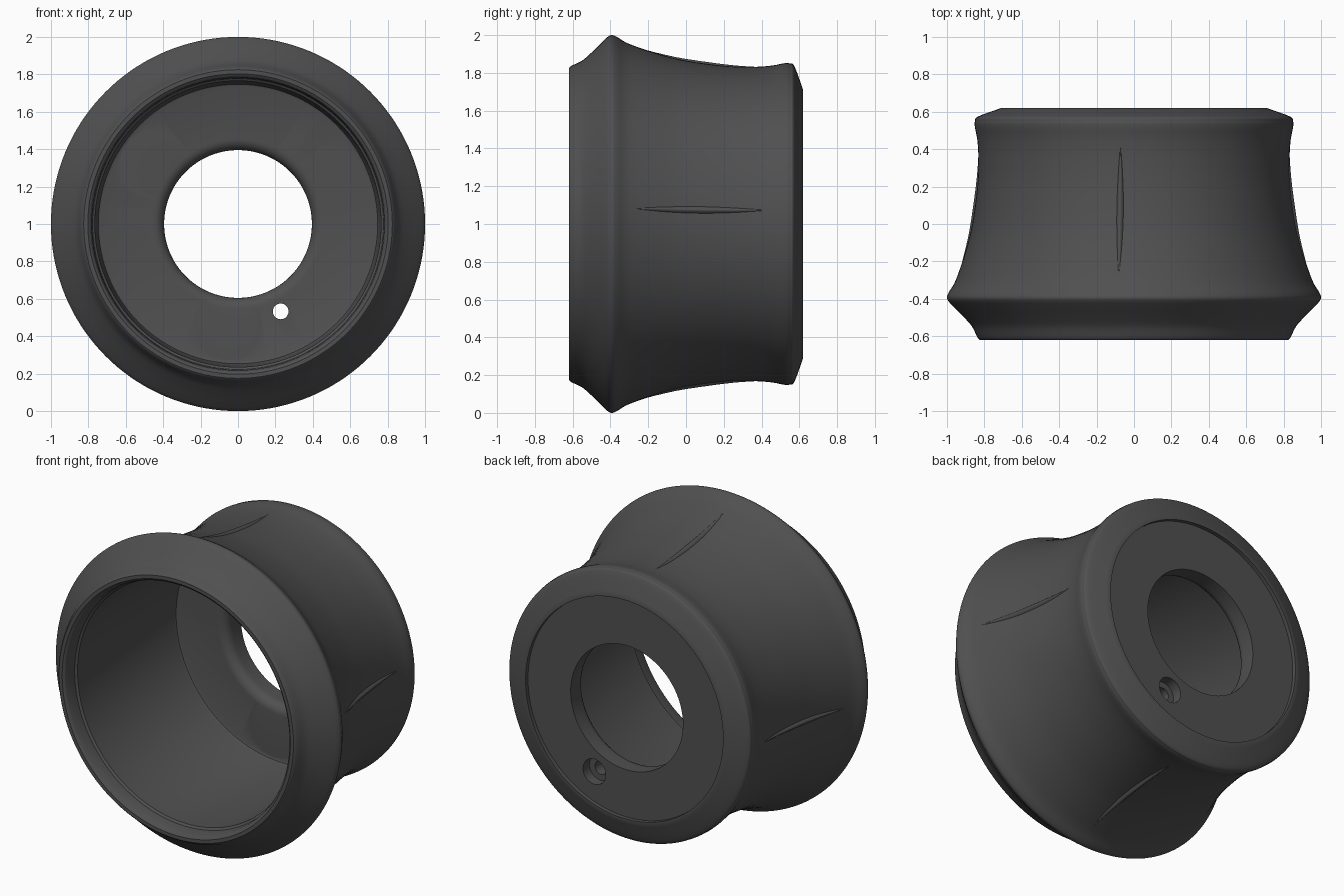
import bpy, bmesh, math
from mathutils import Vector

if "Cube" in bpy.data.objects:
    bpy.data.objects.remove(bpy.data.objects["Cube"], do_unlink=True)

SEGMENTS = 144
CENTRE = Vector((0, 0, 1))

grey = bpy.data.materials.new("dark grey plastic")
grey.use_nodes = True
COLOUR = (0.08, 0.08, 0.08, 1)
grey.diffuse_color = COLOUR
grey.node_tree.nodes["Principled BSDF"].inputs["Base Color"].default_value = COLOUR


def make_object(name, bm):
    bmesh.ops.recalc_face_normals(bm, faces=bm.faces)
    mesh = bpy.data.meshes.new(name)
    bm.to_mesh(mesh)
    bm.free()
    mesh.materials.append(grey)
    obj = bpy.data.objects.new(name, mesh)
    bpy.context.collection.objects.link(obj)
    return obj


def polar(y, radius, angle):
    return CENTRE + Vector((radius * math.cos(angle), y, radius * math.sin(angle)))


def smooth_path(points, steps=5):
    """Catmull-Rom curve through the points."""
    pts = [Vector(p) for p in points]
    pts = [pts[0]] + pts + [pts[-1]]
    out = []
    for a, b, c, d in zip(pts, pts[1:], pts[2:], pts[3:]):
        for i in range(steps):
            t = i / steps
            out.append(0.5 * (2 * b + (c - a) * t + (2 * a - 5 * b + 4 * c - d) * t * t
                              + (3 * b - a - 3 * c + d) * t ** 3))
    return out + [pts[-1]]


def lathe(name, profile):
    """Revolve a closed (y, radius) profile around the y axis."""
    bm = bmesh.new()
    rings = [[bm.verts.new(polar(y, r, math.tau * i / SEGMENTS)) for y, r in profile]
             for i in range(SEGMENTS)]
    n = len(profile)
    for i in range(SEGMENTS):
        a, b = rings[i], rings[(i + 1) % SEGMENTS]
        for j in range(n):
            k = (j + 1) % n
            bm.faces.new((a[j], a[k], b[k], b[j]))
    return make_object(name, bm)


def cutter(name, y0, y1, radius, distance, angle, sides=48):
    """Plain cylinder along y, used to cut a hole."""
    bm = bmesh.new()
    bmesh.ops.create_cone(bm, cap_ends=True, segments=sides, radius1=radius,
                          radius2=radius, depth=y1 - y0)
    middle = polar((y0 + y1) / 2, distance, angle)
    for v in bm.verts:
        x, y, z = v.co
        v.co = middle + Vector((x, z, y))
    obj = make_object(name, bm)
    obj.hide_render = True
    return obj


# Hub: waisted outside, deep cup at the front, recessed plate at the back
outside = smooth_path([(-.62, .825), (-.605, .838), (-.55, .865), (-.5, .908), (-.44, .967),
                       (-.41, .994), (-.39, 1), (-.365, .99), (-.3, .953), (-.15, .902),
                       (0, .865), (.2, .838), (.35, .832), (.45, .838), (.52, .851),
                       (.55, .85), (.575, .833), (.62, .71)])
FLOOR, PLATE, BORE = .45, .595, .395
back = [(.62, .695), (PLATE, .695), (PLATE, BORE)]
bore_fillet = [(FLOOR + .06 * (1 - math.sin(a)), BORE + .06 * (1 - math.cos(a)))
               for a in (math.radians(15 * i) for i in range(7))]
cup = [(FLOOR, .735), (.445, .747), (.43, .753), (-.52, .765), (-.53, .778),
       (-.59, .782), (-.61, .79), (-.62, .803)]
hub = lathe("hub", [tuple(p) for p in outside] + back + bore_fillet + cup)

# Round pockets in the floor, screw holes and their counterbores
cutters = []
for i in range(3):
    turn = math.tau * i / 3
    screw, pocket = math.radians(56) + turn, math.radians(24.6) + turn
    cutters += [cutter("pocket_cutter", .3, .53, .18, .55, pocket, 64),
                cutter("screw_cutter", .3, .8, .042, .52, screw),
                cutter("counterbore_cutter", .53, .8, .08, .52, screw)]
bpy.context.view_layer.objects.active = hub
for c in cutters:
    mod = hub.modifiers.new(c.name, "BOOLEAN")
    mod.operation, mod.solver, mod.object = "DIFFERENCE", "EXACT", c
    bpy.ops.object.modifier_apply(modifier=mod.name)
for c in cutters:
    bpy.data.objects.remove(c, do_unlink=True)


def hub_radius(y):
    for (y0, r0), (y1, r1) in zip(outside, outside[1:]):
        if y0 <= y <= y1 and y1 > y0:
            return r0 + (r1 - r0) * (y - y0) / (y1 - y0)
    return outside[-1][1]


def ridge(name, angle):
    """Slim lens-shaped ridge lying along the waist."""
    bm = bmesh.new()
    rows, cols = 32, 8
    grid = []
    for i in range(rows + 1):
        t = i / rows
        y = -.3 + .75 * t
        swell = math.sin(math.pi * t)
        row = []
        for j in range(cols + 1):
            s = 2 * j / cols - 1
            height = .015 * swell * math.cos(s * math.pi / 2) - .002
            row.append(bm.verts.new(polar(y, hub_radius(y) + height,
                                          angle + s * .022 * (swell + .02))))
        grid.append(row)
    for a, b in zip(grid, grid[1:]):
        for j in range(cols):
            bm.faces.new((a[j], a[j + 1], b[j + 1], b[j]))
    return make_object(name, bm)


# Four ridges around the waist
parts = [hub] + [ridge("ridge_%d" % (i + 1), math.radians(5 + 90 * i)) for i in range(4)]

for obj in bpy.context.selected_objects:
    obj.select_set(False)
for obj in parts:
    obj.select_set(True)
bpy.context.view_layer.objects.active = hub
bpy.ops.object.shade_smooth_by_angle(angle=math.radians(30))
